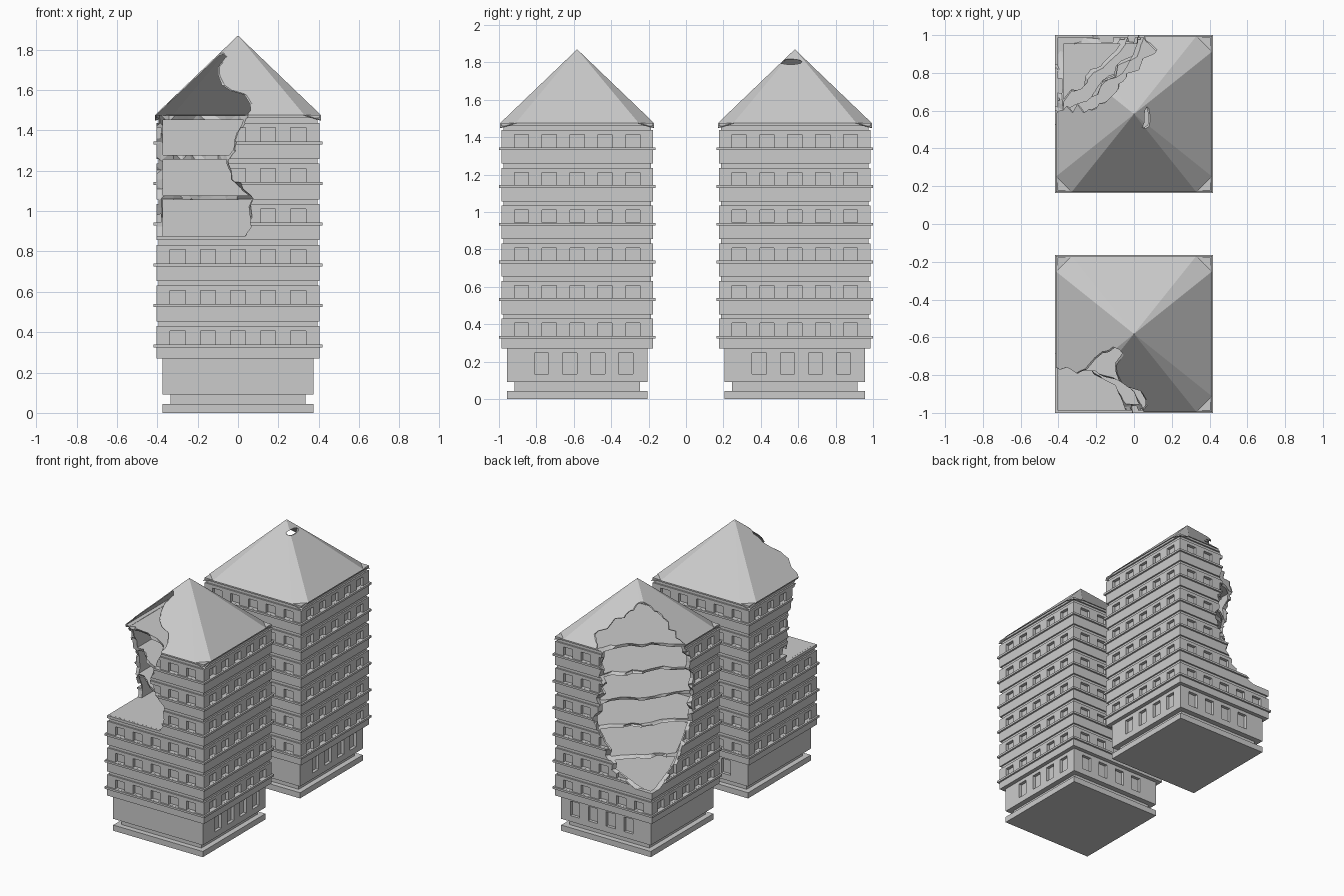
import bpy, bmesh, random
from math import cos, sin, radians
from mathutils import Matrix, Vector

if "Cube" in bpy.data.objects:
    bpy.data.objects.remove(bpy.data.objects["Cube"])

random.seed(4)
CY = 0.582            # tower centre distance along y
FLOORS = [0.27 + 0.2015 * i for i in range(6)]
EAVE, APEX = 1.475, 1.87


def finish(name, bm, y=0.0):
    bmesh.ops.translate(bm, verts=bm.verts, vec=(0, y, 0))
    bmesh.ops.recalc_face_normals(bm, faces=bm.faces)
    me = bpy.data.meshes.new(name)
    bm.to_mesh(me)
    bm.free()
    ob = bpy.data.objects.new(name, me)
    bpy.context.collection.objects.link(ob)
    return ob


def loft(bm, rings):
    """Skin closed rings of points and cap both ends."""
    vs = [[bm.verts.new(p) for p in r] for r in rings]
    n = len(vs[0])
    for a, b in zip(vs, vs[1:]):
        for i in range(n):
            bm.faces.new((a[i], a[(i + 1) % n], b[(i + 1) % n], b[i]))
    bm.faces.new(vs[0])
    bm.faces.new(vs[-1])


def square(h, z):
    return [(-h, -h, z), (h, -h, z), (h, h, z), (-h, h, z)]


def box(bm, lo, hi, rot=0):
    lo, hi = Vector(lo), Vector(hi)
    m = (Matrix.Rotation(radians(rot), 4, 'Z') @ Matrix.Translation((lo + hi) / 2)
         @ Matrix.Diagonal((*(hi - lo), 1)))
    bmesh.ops.create_cube(bm, size=1, matrix=m)


def cut(ob, cutters):
    """Subtract each cutter, changing solver if one returns nothing."""
    bpy.context.view_layer.objects.active = ob
    for c in cutters:
        before = ob.data.copy()
        for solver in ('MANIFOLD', 'EXACT', 'FLOAT'):
            m = ob.modifiers.new("cut", 'BOOLEAN')
            m.operation, m.solver, m.object = 'DIFFERENCE', solver, c
            try:
                bpy.ops.object.modifier_apply(modifier=m.name)
            except RuntimeError:
                ob.modifiers.clear()
                continue
            if len(ob.data.polygons) >= min(6, len(before.polygons)):
                break
            ob.data = before.copy()


def walls(name, y):
    # stepped plinth, then repeating ledges and recesses; hollow above the ground floor
    prof = [(.375, 0), (.375, .043), (.335, .043), (.335, .09), (.375, .09), (.375, .27)]
    for z in FLOORS:
        prof += [(.405, z), (.405, z + .053), (.418, z + .053), (.418, z + .068),
                 (.405, z + .068), (.405, z + .16), (.394, z + .16), (.394, z + .183),
                 (.405, z + .183)]
    prof += [(.405, EAVE), (.372, EAVE), (.372, .3)]
    bm = bmesh.new()
    loft(bm, [square(h, z) for h, z in prof])
    return finish(name, bm, y)


def window_cutter(y):
    bm = bmesh.new()
    for z in FLOORS:
        for side in range(4):
            for i in range(-2, 3):
                x = i * .149
                box(bm, (x - .038, -.45, z + .0685), (x + .038, -.382, z + .136), 90 * side)
    # ground floor windows on the right and back only
    for c in (-.19, -.04, .11, .26):
        box(bm, (.352, c - .038, .135), (.45, c + .038, .245))
        box(bm, (c - .038, .352, .135), (c + .038, .45, .245))
    return finish("window_cutter", bm, y)


def roof(name, y):
    # pyramid with narrow corner facets drooping to square corners, thin shell
    bm = bmesh.new()

    def cap(a, drop):
        pts = []
        b = a * .8
        for k in range(4):
            rot = Matrix.Rotation(radians(90 * k), 3, 'Z')
            for p in ((-b, -a, 0), (b, -a, 0), (a, -a, -.025)):
                pts.append(bm.verts.new(rot @ Vector(p) + Vector((0, 0, EAVE))))
        top = bm.verts.new((0, 0, APEX - drop))
        for k in range(4):
            l, r, c, n = (pts[(3 * k + i) % 12] for i in range(4))
            bm.faces.new((l, r, top))
            bm.faces.new((r, n, top))
            bm.faces.new((r, c, n))
        return pts
    out, inn = cap(.412, 0), cap(.404, .01)
    for i in range(12):
        j = (i + 1) % 12
        bm.faces.new((out[j], out[i], inn[i], inn[j]))
    return finish(name, bm, y)


def slab(name, y, z, h=.375):
    bm = bmesh.new()
    box(bm, (-h, -h, z - .022), (h, h, z))
    return finish(name, bm, y)


def damage_cutter(table, sy, step, jit):
    """Ragged column round the left corner; rows are z, reach in x, diagonal, y."""
    z0, z1 = table[0][0], table[-1][0]
    n = int((z1 - z0) / step)
    rings = []
    for k in range(n + 1):
        z = z0 + (z1 - z0) * k / n
        for lo, hi in zip(table, table[1:]):
            if z <= hi[0] + 1e-6:
                break
        t = (z - lo[0]) / (hi[0] - lo[0])
        rx, rd, ry = [a + (b - a) * t for a, b in zip(lo[1:], hi[1:])]
        pts = [(-.6, sy * 1.19, z)]
        for deg in range(-15, 106, 10):
            d = min(max(deg, 0), 90)
            r = rx + (rd - rx) * d / 45 if d < 45 else rd + (ry - rd) * (d - 45) / 45
            r += random.uniform(-jit, jit)
            pts.append((-.41 + r * cos(radians(deg)), sy * (1 - r * sin(radians(deg))), z))
        rings.append(pts)
    bm = bmesh.new()
    loft(bm, rings)
    bmesh.ops.triangulate(bm, faces=bm.faces)
    return finish("damage_cutter", bm)


# ragged missing corners
front_hole = damage_cutter([
    (.8765, .46, .40, .38), (.95, .49, .36, .38), (1.08, .49, .30, .36), (1.2, .37, .30, .38),
    (1.32, .41, .30, .32), (1.45, .47, .30, .25), (1.58, .55, .24, .22), (1.66, .45, .36, .3),
    (1.76, .44, .47, .4), (1.95, .4, .45, .4)], -1, .045, .018)
back_hole = damage_cutter([
    (.5, .12, .1, .12), (.6, .35, .25, .3), (.8, .42, .31, .44), (.9, .5, .36, .52),
    (1.2, .44, .33, .52), (1.4, .45, .35, .46), (1.475, .47, .36, .4), (1.56, .56, .40, .4),
    (1.66, .47, .43, .42), (1.78, .45, .46, .42), (1.95, .42, .44, .4)], 1, .045, .028)

# small puncture near the back roof peak
bm = bmesh.new()
bmesh.ops.create_icosphere(bm, subdivisions=2, radius=1,
                           matrix=Matrix.Translation((.068, .56, 1.803))
                           @ Matrix.Diagonal((.04, .062, .016, 1)))
puncture = finish("puncture_cutter", bm)

helpers = [front_hole, back_hole, puncture]
for label, y, hole in (("front", -CY, front_hole), ("back", CY, back_hole)):
    win = window_cutter(y)
    helpers.append(win)
    cut(walls(label + "_tower_walls", y), [win, hole])
    cut(roof(label + "_tower_roof", y), [hole, puncture] if y > 0 else [hole])
    for i, z in enumerate(FLOORS[1:] + [EAVE - .002]):
        if y < 0 and i == 2:
            continue    # replaced by the intact deck
        cut(slab(f"{label}_tower_floor_{i + 1}", y, z), [hole])
    # intact deck closing the lowest damaged storey of the front tower
    if y < 0:
        slab("front_tower_deck", y, .877, .39)

for h in helpers:
    bpy.data.objects.remove(h, do_unlink=True)
